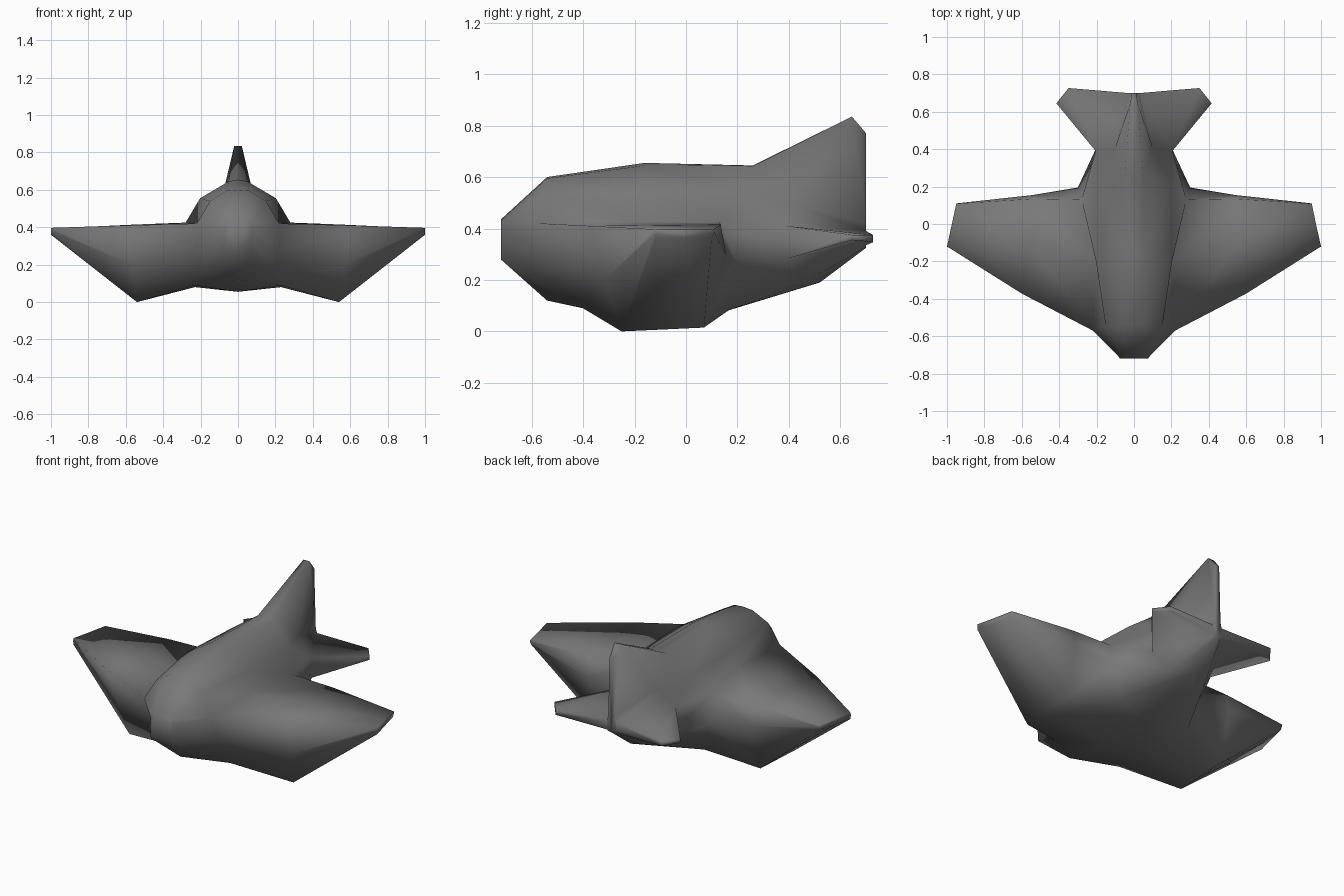
import bpy, bmesh

cube = bpy.data.objects.get("Cube")
if cube:
    bpy.data.objects.remove(cube, do_unlink=True)

grey = bpy.data.materials.new("dark_grey")
grey.use_nodes = True
grey.diffuse_color = (0.19, 0.19, 0.19, 1)
grey.node_tree.nodes["Principled BSDF"].inputs["Base Color"].default_value = (0.19, 0.19, 0.19, 1)

bm = bmesh.new()


def line(*points):
    """Make one row of vertices."""
    return [bm.verts.new(p) for p in points]


def skin(first, second, closed=False, skip=()):
    """Bridge two rows with quads, leaving out the skipped spans."""
    count = len(first)
    for i in range(count if closed else count - 1):
        if i not in skip:
            j = (i + 1) % count
            bm.faces.new((first[i], first[j], second[j], second[i]))


# Fuselage lines run from nose to tail; the top ones rise into the fin
spine = line((0, -.72, .435), (0, -.54, .60), (0, -.16, .655),
             (0, .26, .645), (0, .645, .835), (0, .70, .77))
crown = line((.04, -.72, .432), (.06, -.54, .595), (.05, -.16, .645),
             (.05, .26, .643), (.02, .645, .835), (.012, .70, .77))
shoulder = line((.06, -.72, .42), (.15, -.555, .54), (.203, -.20, .555),
                (.20, .20, .54), (.10, .41, .50), (.022, .70, .42))
root = line((.07, -.72, .40), (.22, -.57, .42), (.205, -.20, .425),
            (.28, .13, .425), (.205, .39, .41), (.03, .70, .39))
flank = line((.075, -.72, .35), (.22, -.50, .27), (.21, -.20, .27),
             (.30, .195, .27), (.205, .40, .285), (.03, .70, .335))
chine = line((.07, -.72, .28), (.23, -.40, .09), (.23, -.20, .08),
             (.24, .17, .085), (.12, .45, .185), (.022, .70, .328))
keel = line((0, -.72, .28), (0, -.54, .12), (0, -.20, .055),
            (0, .10, .062), (0, .52, .19), (0, .70, .325))

# Fuselage skin, open where the wing and tailplane grow out
skin(spine, crown)
skin(crown, shoulder)
skin(shoulder, root)
skin(root, flank, skip=(1, 2, 4))
skin(flank, chine, skip=(1, 2))
skin(chine, keel)
rows = [spine, crown, shoulder, root, flank, chine, keel]
for end in (0, -1):
    bm.faces.new([row[end] for row in rows])
bmesh.ops.delete(bm, geom=[flank[2]], context='VERTS')

# Deep wing with a sharp lower keel: root opening, middle, tip
wing_root = root[1:4] + [flank[3], chine[3], chine[2], chine[1], flank[1]]
wing_middle = line((.60, -.372, .41), (.56, -.10, .413), (.54, .135, .415), (.54, .155, .30),
                   (.54, .07, .015), (.54, -.10, .007), (.54, -.25, 0), (.57, -.315, .20))
wing_tip = line((1, -.12, .397), (.975, -.01, .396), (.95, .108, .396), (.95, .11, .385),
                (.95, .10, .365), (.975, -.01, .363), (1, -.12, .36), (1, -.122, .38))
skin(wing_root, wing_middle, closed=True)
skin(wing_middle, wing_tip, closed=True)
bm.faces.new(wing_tip)

# Tailplane, thick at the root and thin at the tip
tail_root = [root[4], root[5], flank[5], flank[4]]
tail_tip = line((.415, .645, .375), (.35, .727, .375), (.35, .727, .347), (.415, .645, .355))
skin(tail_root, tail_tip, closed=True)
bm.faces.new(tail_tip)

# Mirror the half and join it along the middle
geom = bm.verts[:] + bm.edges[:] + bm.faces[:]
bmesh.ops.mirror(bm, geom=geom, axis='X', merge_dist=0.001)
bmesh.ops.recalc_face_normals(bm, faces=bm.faces[:])
mesh = bpy.data.meshes.new("airframe")
bm.to_mesh(mesh)
bm.free()
mesh.materials.append(grey)
mesh.shade_smooth()
airframe = bpy.data.objects.new("airframe", mesh)
bpy.context.collection.objects.link(airframe)
